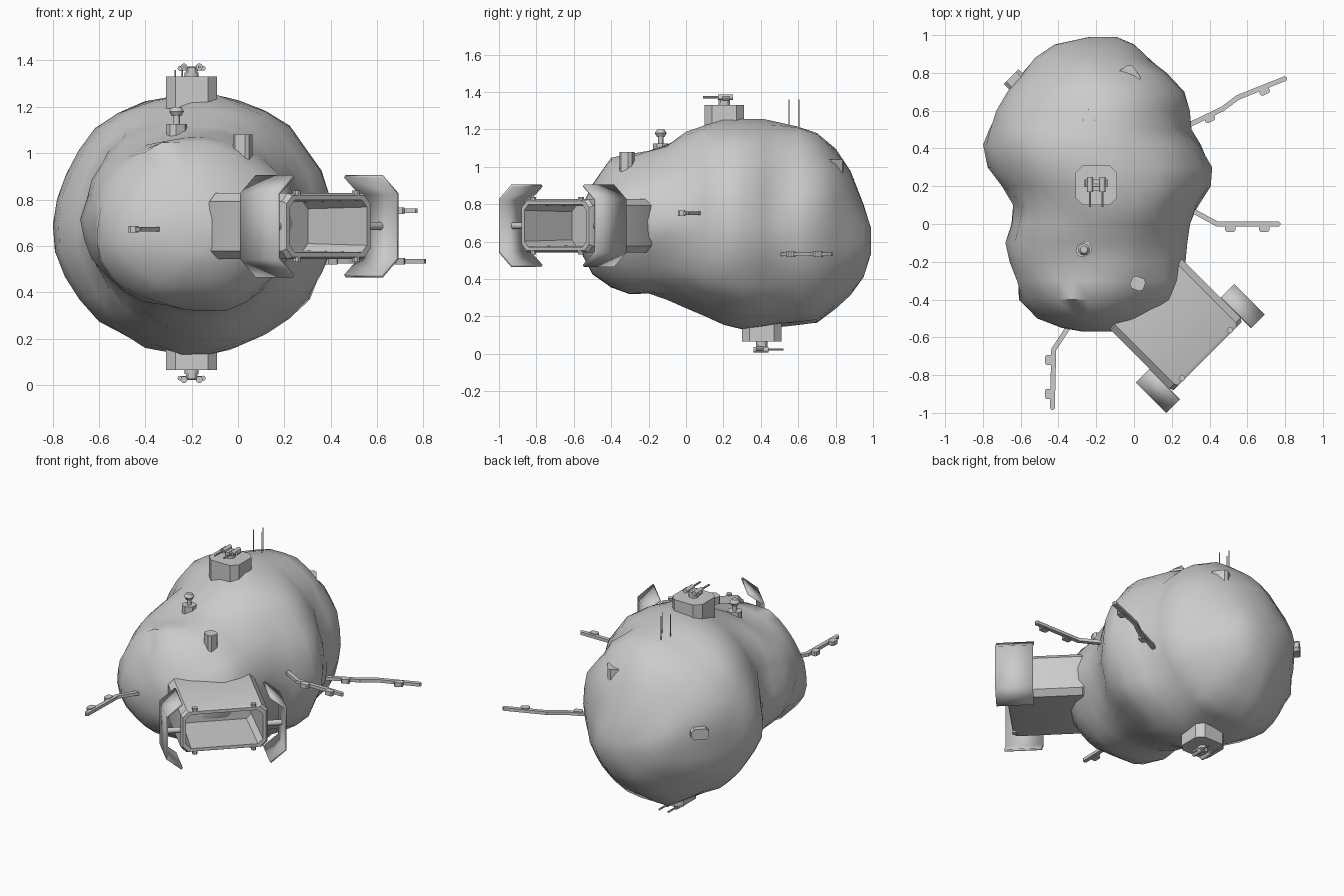
import bpy
import bmesh
import math
from mathutils import Matrix, Vector, noise

cube = bpy.data.objects.get("Cube")
if cube:
    bpy.data.objects.remove(cube, do_unlink=True)

grey = bpy.data.materials.new("stone grey")
grey.use_nodes = True
grey.diffuse_color = (0.6, 0.6, 0.6, 1)
grey.node_tree.nodes["Principled BSDF"].inputs["Base Color"].default_value = (0.6, 0.6, 0.6, 1)


def finish(name, bm, matrix=None, angle=30):
    """Turn a bmesh into a named, coloured, shaded object."""
    bmesh.ops.recalc_face_normals(bm, faces=bm.faces)
    mesh = bpy.data.meshes.new(name)
    bm.to_mesh(mesh)
    bm.free()
    if matrix:
        mesh.transform(matrix)
    mesh.materials.append(grey)
    obj = bpy.data.objects.new(name, mesh)
    bpy.context.collection.objects.link(obj)
    bpy.ops.object.select_all(action="DESELECT")
    obj.select_set(True)
    bpy.context.view_layer.objects.active = obj
    bpy.ops.object.shade_smooth_by_angle(angle=math.radians(angle))
    return obj


def loft(name, rings, matrix=None, angle=30):
    """Skin a list of equal rings and cap both ends."""
    bm = bmesh.new()
    loops = [[bm.verts.new(p) for p in ring] for ring in rings]
    count = len(loops[0])
    for a, b in zip(loops, loops[1:]):
        for i in range(count):
            j = (i + 1) % count
            bm.faces.new((a[i], a[j], b[j], b[i]))
    bm.faces.new(loops[0])
    bm.faces.new(loops[-1])
    return finish(name, bm, matrix, angle)


def chamfered(w, h, c):
    """Corner-cut rectangle as eight 2D points."""
    w, h = w / 2, h / 2
    quarter = [(w, h - c), (w - c, h)]
    right = [(x, -y) for x, y in reversed(quarter)] + quarter
    return right + [(-x, -y) for x, y in right]


def block(name, size, c, z0, z1, matrix=None):
    outline = chamfered(size[0], size[1], c)
    return loft(name, [[(x, y, z) for x, y in outline] for z in (z0, z1)], matrix)


def rod(name, start, end, radius, matrix=None, sides=10, tip=1.0):
    start, end = Vector(start), Vector(end)
    turn = (end - start).to_track_quat("Z", "Y").to_matrix()
    rings = []
    for p, r in ((start, radius), (end, radius * tip)):
        steps = [2 * math.pi * i / sides for i in range(sides)]
        rings.append([p + turn @ Vector((r * math.cos(t), r * math.sin(t), 0)) for t in steps])
    return loft(name, rings, matrix, 40)


def place(x, y, z, turn=0, axis="Z"):
    return Matrix.Translation((x, y, z)) @ Matrix.Rotation(math.radians(turn), 4, axis)


# Asteroid body: y, left edge, right edge, bottom, top of each slice
slices = [
    (-.57, -.26, -.06, .58, .73), (-.55, -.36, .0, .5, .81), (-.5, -.49, .08, .41, .92),
    (-.4, -.6, .19, .34, 1.05), (-.3, -.62, .25, .31, 1.09), (-.2, -.65, .27, .32, 1.1),
    (-.1, -.67, .28, .3, 1.13), (0, -.65, .29, .26, 1.18), (.1, -.64, .34, .2, 1.22),
    (.2, -.7, .4, .17, 1.25), (.3, -.77, .41, .15, 1.25), (.42, -.8, .36, .14, 1.24),
    (.5, -.77, .3, .14, 1.23), (.6, -.72, .28, .15, 1.22), (.7, -.67, .26, .17, 1.19),
    (.8, -.59, .19, .24, 1.08), (.88, -.52, .08, .32, .96), (.95, -.42, .0, .42, .8),
    (.99, -.25, -.1, .55, .67),
]
SIDES = 30
rock_rings = []
for y, x0, x1, z0, z1 in slices:
    ring = []
    for i in range(SIDES):
        t = 2 * math.pi * i / SIDES
        out = Vector((math.cos(t), 0, math.sin(t)))
        p = Vector(((x0 + x1) / 2 + out.x * (x1 - x0) / 2, y, (z0 + z1) / 2 + out.z * (z1 - z0) / 2))
        bump = 0.04 * noise.noise(p * 4) + 0.015 * noise.noise(p * 9)
        ring.append(p + out * bump)
    rock_rings.append(ring)
loft("asteroid_body", rock_rings, angle=45)

# Hangar: hollow chamfered tunnel facing diagonally forward
diagonal = place(0, 0, 0, -45)
CENTRE, LEVEL = -0.218, 0.685


def hangar_ring(d, w, h, c):
    return [(d, CENTRE + s, LEVEL + z) for s, z in chamfered(w, h, c)]


loft("hangar", [
    hangar_ring(.24, .46, .2, .04), hangar_ring(.31, .53, .285, .035),
    hangar_ring(.75, .53, .285, .035), hangar_ring(.77, .51, .265, .035),
    hangar_ring(.77, .47, .225, .03), hangar_ring(.42, .45, .21, .03),
], diagonal)

# Open hangar doors, their hinge pistons and the lamps at the mouth
for side, label in ((1, "left"), (-1, "right")):
    bm = bmesh.new()
    profile = [(.27, .215), (.362, .14), (.362, -.14), (.27, -.215)]
    rows = [[bm.verts.new((d, CENTRE + side * s, LEVEL + z)) for d in (.6, .828)] for s, z in profile]
    for a, b in zip(rows, rows[1:]):
        bm.faces.new((a[0], a[1], b[1], b[0]))
    door = finish("hangar_door_" + label, bm, diagonal, 20)
    thick = door.modifiers.new("thickness", "SOLIDIFY")
    thick.thickness = 0.014
    thick.offset = 0
    rod("door_piston_" + label, (.73, CENTRE + side * .24, LEVEL),
        (.73, CENTRE + side * .36, LEVEL), .018, diagonal)
    for end, height in ((1, "upper"), (-1, "lower")):
        lamp = diagonal @ place(.757, CENTRE + side * .18, LEVEL + end * .142)
        block("hangar_lamp_%s_%s" % (height, label), (.03, .03), .008, -.012, .012, lamp)


# Twin-gun turrets above and below
def turret(label, matrix):
    block(label + "_turret_base", (.22, .21), .04, -.17, 0, matrix)
    rod(label + "_turret_pivot", (0, 0, 0), (0, 0, .018), .03, matrix, 12)
    block(label + "_turret_mount", (.05, .06), .01, .015, .04, matrix)
    rod(label + "_turret_axle", (-.05, 0, .035), (.05, 0, .035), .009, matrix)
    for side in (-1, 1):
        x = side * .033
        rod(label + "_gun_breech", (x, -.035, .042), (x, .045, .042), .015, matrix)
        rod(label + "_gun_barrel", (x, -.115, .042), (x, -.03, .042), .006, matrix, 8)
        rod(label + "_gun_drum", (side * .05, -.01, .036), (side * .05, .03, .036), .011, matrix, 8)


turret("top", place(-.2, .205, 1.33))
turret("bottom", place(-.2, .405, .065, 180, "X"))

# Small sensor on the front lobe
sensor = place(-.265, -.135, 1.09, 30)
block("sensor_base", (.085, .07), .02, -.05, .035, sensor)
rod("sensor_stem", (0, 0, .03), (0, 0, .08), .014, sensor)
rod("sensor_bowl", (0, 0, .07), (0, 0, .09), .02, sensor, 12, 1.6)
rod("sensor_cap", (0, 0, .09), (0, 0, .11), .032, sensor, 12, .6)

# Equipment housings set into the rock
block("front_housing", (.075, .07), .015, -.09, .04, place(.02, -.315, 1.04, -20))
block("rear_housing", (.13, .11), .018, -.12, .03, place(-.04, .77, 1.01, 35))
outward = place(-.58, .71, .75, 45) @ Matrix.Rotation(math.radians(-90), 4, "X")
block("side_housing", (.11, .07), .018, -.1, .1, outward)

# Antenna masts
for x, y in ((-.27, .55), (-.21, .55), (-.24, .605)):
    rod("antenna", (x, y, 1.15), (x, y, 1.36), .003, sides=6)


# Docking arms: a cranked beam carrying two clamp pads
def arm(label, path, pads, angle, z):
    points = [Vector((x, y, z)) for x, y in path]
    for a, b in zip(points, points[1:]):
        heading = math.degrees(math.atan2(b.y - a.y, b.x - a.x))
        mid = (a + b) / 2
        block(label + "_arm_beam", ((b - a).length + .02, .026), .009, -.01, .01,
              place(mid.x, mid.y, z, heading))
    for x, y in pads:
        block(label + "_arm_pad", (.055, .04), .008, -.014, .014, place(x, y, z, angle))


arm("rear", [(.22, .49), (.47, .61), (.55, .67), (.8, .77)], [(.4, .56), (.69, .705)], 25, .533)
arm("middle", [(.22, .12), (.33, .06), (.44, 0), (.765, 0)], [(.51, -.022), (.69, -.022)], 0, .752)
arm("front", [(-.28, -.44), (-.35, -.55), (-.425, -.665), (-.432, -.975)],
    [(-.45, -.72), (-.452, -.9)], 90, .672)
